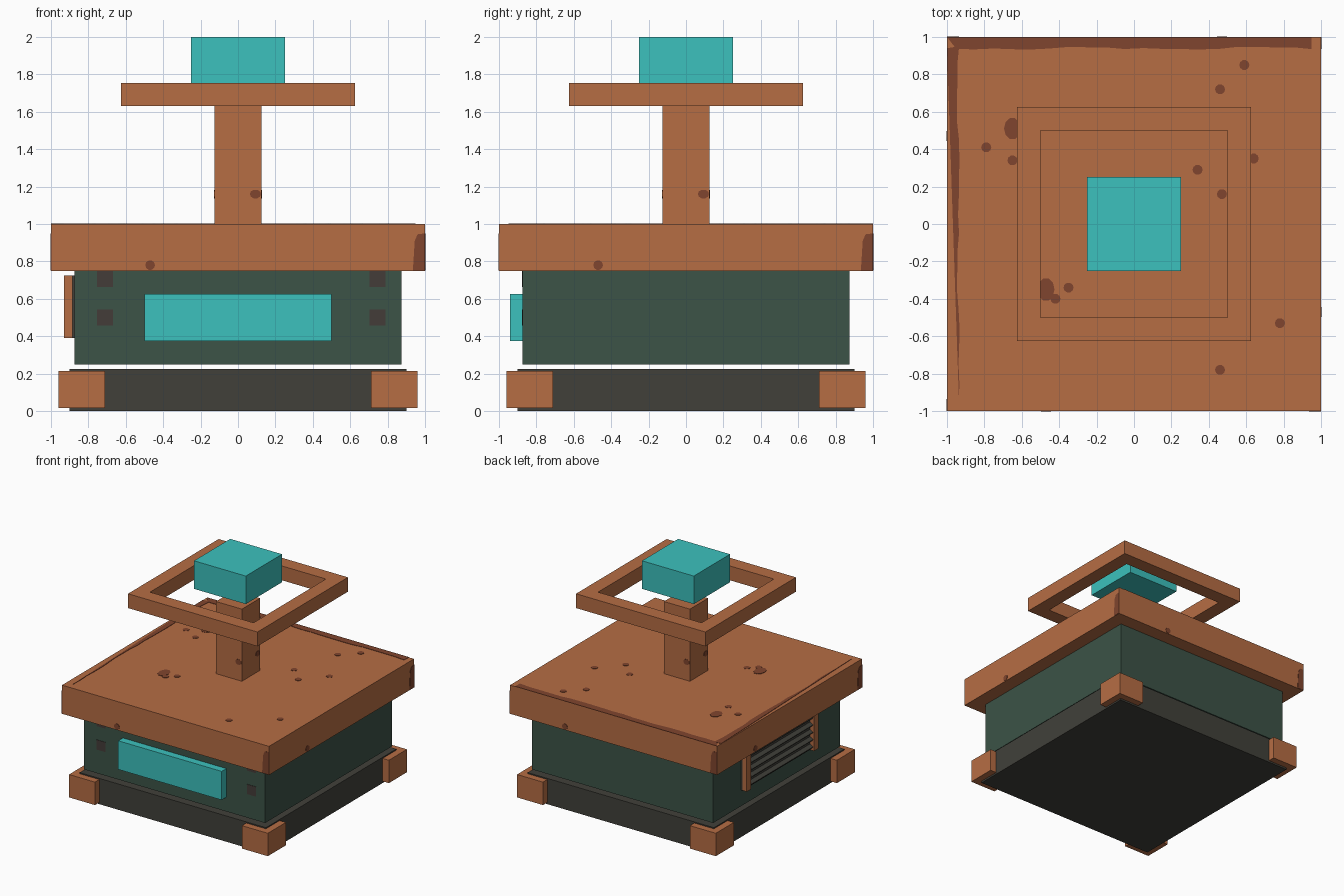
import bpy, bmesh, math, random
from mathutils import Matrix, Vector

random.seed(4)
cube = bpy.data.objects.get("Cube")
if cube:
    bpy.data.objects.remove(cube, do_unlink=True)


def material(name, *rgb):
    """Flat material from 0-255 display values, stored as linear."""
    lin = [((c / 255 + 0.055) / 1.055) ** 2.4 for c in rgb] + [1]
    m = bpy.data.materials.new(name)
    m.use_nodes = True
    m.diffuse_color = lin
    m.node_tree.nodes["Principled BSDF"].inputs["Base Color"].default_value = lin
    return m


copper = material("copper", 182, 109, 68)
rust = material("dark rust", 128, 69, 46)
teal = material("teal crystal", 60, 193, 189)
green = material("dark green", 60, 83, 71)
iron = material("dark iron", 65, 64, 58)
brown = material("dull brown", 68, 60, 56)


def finish(name, bm, mat):
    bmesh.ops.recalc_face_normals(bm, faces=bm.faces)
    me = bpy.data.meshes.new(name)
    bm.to_mesh(me)
    bm.free()
    me.materials.append(mat)
    ob = bpy.data.objects.new(name, me)
    bpy.context.collection.objects.link(ob)
    return ob


def box(name, mat, lo, hi, turn=0):
    """Box between two corners, optionally tilted about y at its centre."""
    lo, hi = Vector(lo), Vector(hi)
    bm = bmesh.new()
    m = (Matrix.Translation((lo + hi) / 2) @ Matrix.Rotation(turn, 4, "Y")
         @ Matrix.Diagonal((hi - lo).to_4d()))
    m[3][3] = 1
    bmesh.ops.create_cube(bm, size=1, matrix=m)
    return finish(name, bm, mat)


def block(name, mat, half, z0, z1):
    return box(name, mat, (-half, -half, z0), (half, half, z1))


def plate(bm, outline, place):
    """Thin painted patch lying on a surface."""
    t = 0.003
    verts = [bm.verts.new(place @ Vector((u, v, t))) for u, v in outline]
    face = bm.faces.new(verts)
    res = bmesh.ops.extrude_face_region(bm, geom=[face], use_keep_orig=True)
    down = place.to_3x3() @ Vector((0, 0, -2 * t))
    moved = [g for g in res["geom"] if isinstance(g, bmesh.types.BMVert)]
    bmesh.ops.translate(bm, verts=moved, vec=down)


def blob(u, v, r, stretch=1):
    steps = [math.tau * i / 10 for i in range(10)]
    return [(u + r * math.cos(a), v + r * stretch * math.sin(a)) for a in steps]


def side(k, dist):
    """Frame of side k: u to the right, v up, w outward."""
    return (Matrix.Rotation(k * math.pi / 2, 4, "Z")
            @ Matrix.Translation((0, -dist, 0)) @ Matrix.Rotation(math.pi / 2, 4, "X"))


# Base and corner feet
block("base", iron, 0.9, 0, 0.225)
for sx in (-1, 1):
    for sy in (-1, 1):
        xs, ys = sorted((sx * 0.71, sx * 0.96)), sorted((sy * 0.71, sy * 0.96))
        box("corner_foot", copper, (xs[0], ys[0], 0.015), (xs[1], ys[1], 0.215))

# Body with front panel
block("body", green, 0.875, 0.25, 0.75)
box("front_panel", teal, (-0.5, -0.94, 0.375), (0.5, -0.87, 0.625))
bm = bmesh.new()
for u in (-0.71, 0.745):
    for v in (0.5, 0.705):
        h = 0.043
        plate(bm, [(u - h, v - h), (u + h, v - h), (u + h, v + h), (u - h, v + h)],
              side(0, 0.875))
finish("front_rivets", bm, brown)

# Vent on the right side
box("vent_back", iron, (-0.89, -0.49, 0.39), (-0.87, 0.49, 0.725))
for y in (-0.47, 0.46):
    box("vent_post", copper, (-0.93, y - 0.03, 0.39), (-0.885, y + 0.03, 0.725))
for i in range(5):
    z = 0.43 + i * 0.064
    box("vent_slat", iron, (-0.92, -0.45, z - 0.007), (-0.875, 0.45, z + 0.007),
        math.radians(-30))

# Roof slab, post, ring frame and crystal
block("roof_slab", copper, 1, 0.75, 1)
block("post", copper, 0.125, 1, 1.63)
for s in (-1, 1):
    y0, y1 = sorted((s * 0.5, s * 0.625))
    box("frame_long_bar", copper, (-0.625, y0, 1.63), (0.625, y1, 1.755))
    box("frame_short_bar", copper, (y0, -0.5, 1.63), (y1, 0.5, 1.755))
block("crystal", teal, 0.25, 1.755, 2)

# Rust on the slab top: two worn edges and scattered spots
bm = bmesh.new()
top = Matrix.Translation((0, 0, 1))
wavy = [(-0.95 + 0.1 * i, 0.94 + random.uniform(-0.008, 0.008)) for i in range(20)]
plate(bm, [(-1, 1)] + wavy + [(0.95, 1)], top)
plate(bm, [(-1, 0.94)] + [(-v, u) for u, v in wavy][::-1], top)
spots = [(0.59, 0.85), (0.46, 0.72), (-0.79, 0.41), (-0.65, 0.34), (0.34, 0.29),
         (0.47, 0.16), (0.64, 0.35), (-0.35, -0.34), (-0.42, -0.4), (0.78, -0.53),
         (0.46, -0.78)]
for u, v in spots:
    plate(bm, blob(u, v, 0.027), top)
plate(bm, blob(-0.65, 0.51, 0.045, 1.3), top)
plate(bm, blob(-0.47, -0.35, 0.045, 1.4), top)
finish("roof_rust", bm, rust)

# Rust on the four slab and post sides
bm = bmesh.new()
for k in range(4):
    edge = side(k, 1)
    plate(bm, [(0.935, 0.752), (1, 0.752), (1, 0.95), (0.96, 0.945), (0.945, 0.91)], edge)
    plate(bm, blob(-0.47, 0.78, 0.026), edge)
    plate(bm, blob(0.093, 1.16, 0.03, 0.8), side(k, 0.125))
finish("side_rust", bm, rust)
